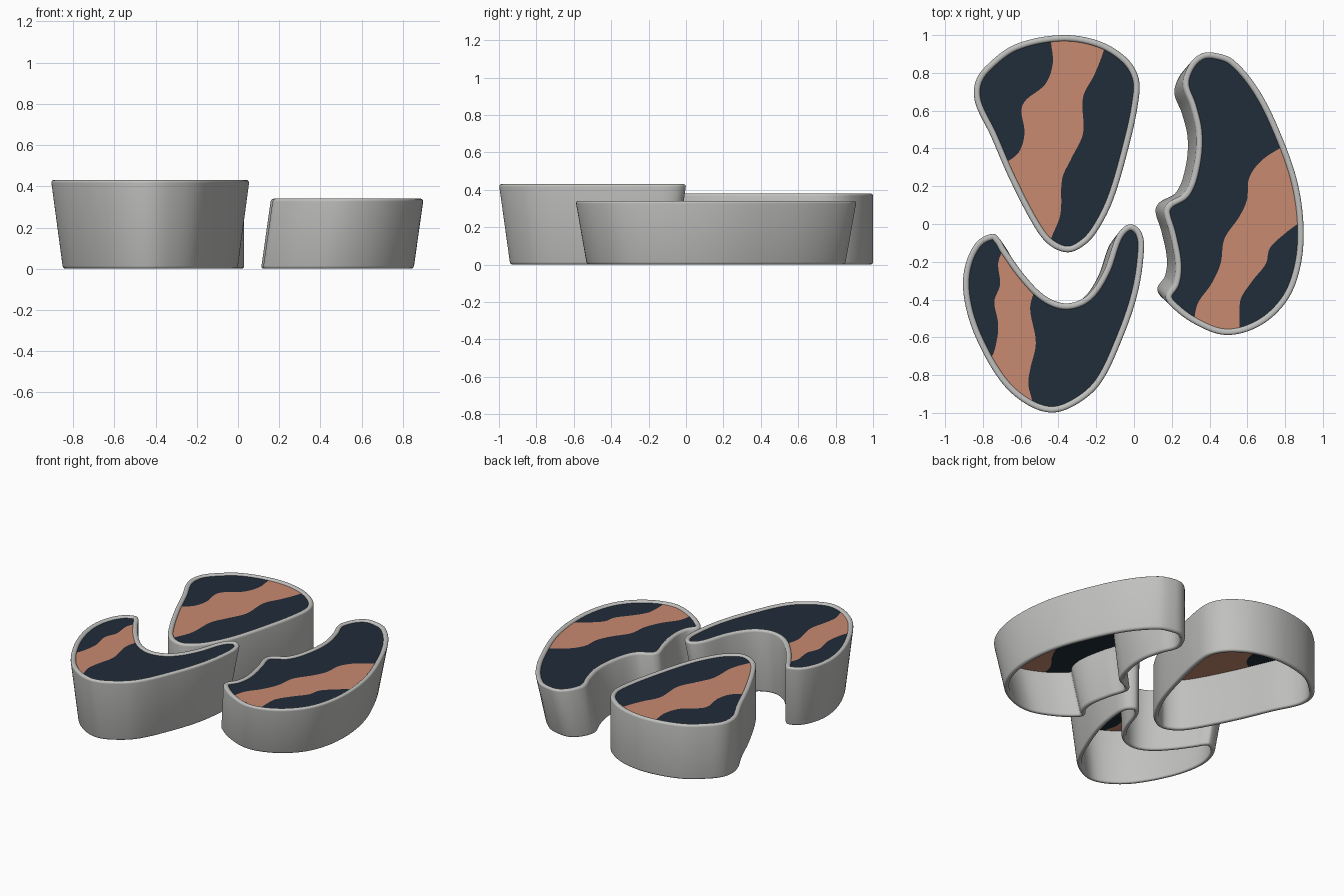
import bpy, bmesh
from math import sin, cos, pi, radians
from mathutils import Vector
from mathutils.geometry import interpolate_bezier, delaunay_2d_cdt

cube = bpy.data.objects.get("Cube")
if cube:
    bpy.data.objects.remove(cube, do_unlink=True)

WALL = 0.033      # wall thickness
ROUND = 0.014     # rounding of the wall edges


def material(name, colour):
    mat = bpy.data.materials.new(name)
    mat.use_nodes = True
    mat.diffuse_color = (*colour, 1)
    mat.node_tree.nodes["Principled BSDF"].inputs["Base Color"].default_value = (*colour, 1)
    return mat


grey = material("light grey", (0.53, 0.53, 0.52))
navy = material("dark navy", (0.015, 0.026, 0.042))
copper = material("copper orange", (0.58, 0.255, 0.165))


def smooth_loop(points, steps=8):
    """Closed counter-clockwise curve through points given in hundredths."""
    pts = [Vector(p) / 100 for p in points]
    if sum(a.cross(b) for a, b in zip(pts, pts[1:] + pts[:1])) < 0:
        pts.reverse()
    n = len(pts)
    tangents = [(pts[(i + 1) % n] - pts[i - 1]).normalized() for i in range(n)]
    loop = []
    for i in range(n):
        j = (i + 1) % n
        reach = (pts[j] - pts[i]).length / 3
        curve = interpolate_bezier(pts[i], pts[i] + tangents[i] * reach,
                                   pts[j] - tangents[j] * reach, pts[j], steps + 1)
        loop += [Vector((p[0], p[1])) for p in curve[:-1]]
    return loop


def inset(loop, depth):
    result = []
    for i, p in enumerate(loop):
        t = (loop[(i + 1) % len(loop)] - loop[i - 1]).normalized()
        result.append(p + Vector((-t.y, t.x)) * depth)
    return result


def wall_profile(height):
    """Rounded rectangle as (inset, z) pairs."""
    corners = [(WALL - ROUND, ROUND, -pi / 2), (WALL - ROUND, height - ROUND, 0),
               (ROUND, height - ROUND, pi / 2), (ROUND, ROUND, pi)]
    return [(x + ROUND * cos(a + k * pi / 8), z + ROUND * sin(a + k * pi / 8))
            for x, z, a in corners for k in range(5)]


def add_object(name, bm, mats):
    mesh = bpy.data.meshes.new(name)
    bm.to_mesh(mesh)
    bm.free()
    for m in mats:
        mesh.materials.append(m)
    obj = bpy.data.objects.new(name, mesh)
    bpy.context.collection.objects.link(obj)
    return obj


def build_tray(name, height, outline, stripe, pivot=(0, 0), foot=(1, 1), shift=0):
    loop = smooth_loop(outline)

    def lean(p, z):
        # slide and shrink the outline towards the foot
        t = 1 - z / height
        x = pivot[0] + (p.x - pivot[0]) * (1 + (foot[0] - 1) * t) + shift * t
        y = pivot[1] + (p.y - pivot[1]) * (1 + (foot[1] - 1) * t)
        return x, y, z

    # hollow wall with rounded rims
    bm = bmesh.new()
    rings = [[bm.verts.new(lean(p, z)) for p in inset(loop, d)]
             for d, z in wall_profile(height)]
    for i, ring in enumerate(rings):
        below = rings[i - 1]
        for k in range(len(ring)):
            bm.faces.new((below[k - 1], below[k], ring[k], ring[k - 1]))
    bmesh.ops.recalc_face_normals(bm, faces=bm.faces)
    wall = add_object(name + "_wall", bm, [grey])
    bpy.ops.object.select_all(action='DESELECT')
    wall.select_set(True)
    bpy.context.view_layer.objects.active = wall
    bpy.ops.object.shade_smooth_by_angle(angle=radians(40))

    # top panel, with the wavy band cut into it
    border = inset(loop, WALL * 0.75)
    band = smooth_loop(stripe)
    n, m = len(border), len(band)
    verts, _, faces, _, _, sources = delaunay_2d_cdt(
        border + band, [], [list(range(n)), list(range(n, n + m))], 1, 1e-5)
    bm = bmesh.new()
    level = height - 0.011
    made = [bm.verts.new(lean(v, level)) for v in verts]
    for face, source in zip(faces, sources):
        if 0 in source:
            f = bm.faces.new([made[i] for i in face])
            f.material_index = 1 if 1 in source else 0
    bmesh.ops.delete(bm, geom=[v for v in bm.verts if not v.link_faces], context='VERTS')
    panel = add_object(name + "_panel", bm, [navy, copper])
    solid = panel.modifiers.new("thickness", 'SOLIDIFY')
    solid.thickness = 0.015
    solid.offset = -1


# back tray: upright rounded wedge
build_tray(
    "back_tray", 0.38,
    [(-39, 100), (-19, 97), (-4, 88), (2.5, 77), (2, 63), (-3, 40), (-11, 13),
     (-19, -3), (-26, -11), (-35, -15), (-45, -11), (-53, -1), (-66, 24),
     (-76, 47), (-84, 64), (-84, 75), (-78, 84), (-63, 95)],
    [(-44, 106), (-44, 97), (-43, 85), (-47, 74), (-59, 63), (-58, 48), (-61, 38),
     (-69, 32), (-82, 26), (-75, -15), (-48, -22), (-44, -8), (-39, 5), (-38, 24),
     (-33, 35), (-27, 48), (-27, 67), (-21, 79), (-16, 92), (-13, 106)])

# left tray: leaning bean with a notch on its inner side
build_tray(
    "left_tray", 0.34,
    [(42, 91), (53, 87), (67, 70), (79, 45), (87, 21), (90, -3), (88, -24),
     (81, -41), (67, -54), (49, -59), (32, -53), (19, -43), (17, -38), (21, -31),
     (22, -21), (19, -5), (16, 6), (18, 11), (27, 17), (32, 32), (33, 48),
     (30, 62), (26, 74), (29, 84), (35, 90)],
    [(30, -66), (32, -51), (34, -42), (41, -32), (46, -21), (48, -8), (56, 4),
     (60, 13), (61, 24), (67, 33), (79, 41), (93, 47), (99, 25), (97, 5),
     (87, 0), (79, -6), (72, -13), (70, -21), (63, -30), (57, -39), (56, -45),
     (56, -54), (56, -66)],
    pivot=(0, 0.155), foot=(1, 0.92), shift=-0.048)

# front tray: tapering crescent
build_tray(
    "front_tray", 0.43,
    [(-75, -5), (-71, -8), (-68, -13), (-58, -27), (-47, -38), (-36, -42),
     (-25, -38), (-16, -25), (-10, -8), (-6, -2), (-1, 0), (4, -4), (5.5, -13),
     (2, -37), (-7, -63), (-18, -85), (-31, -96), (-44, -100), (-58, -95),
     (-71, -83), (-84, -60), (-90, -40), (-90, -24), (-84, -10)],
    [(-68, -4), (-70, -14), (-72, -21), (-71, -32), (-74, -41), (-72, -53),
     (-73, -63), (-76, -71), (-88, -80), (-78, -104), (-54, -106), (-54, -94),
     (-56, -85), (-55, -77), (-52, -63), (-55, -45), (-53, -36), (-49, -26)],
    pivot=(-0.425, -0.5), foot=(0.88, 0.88))
